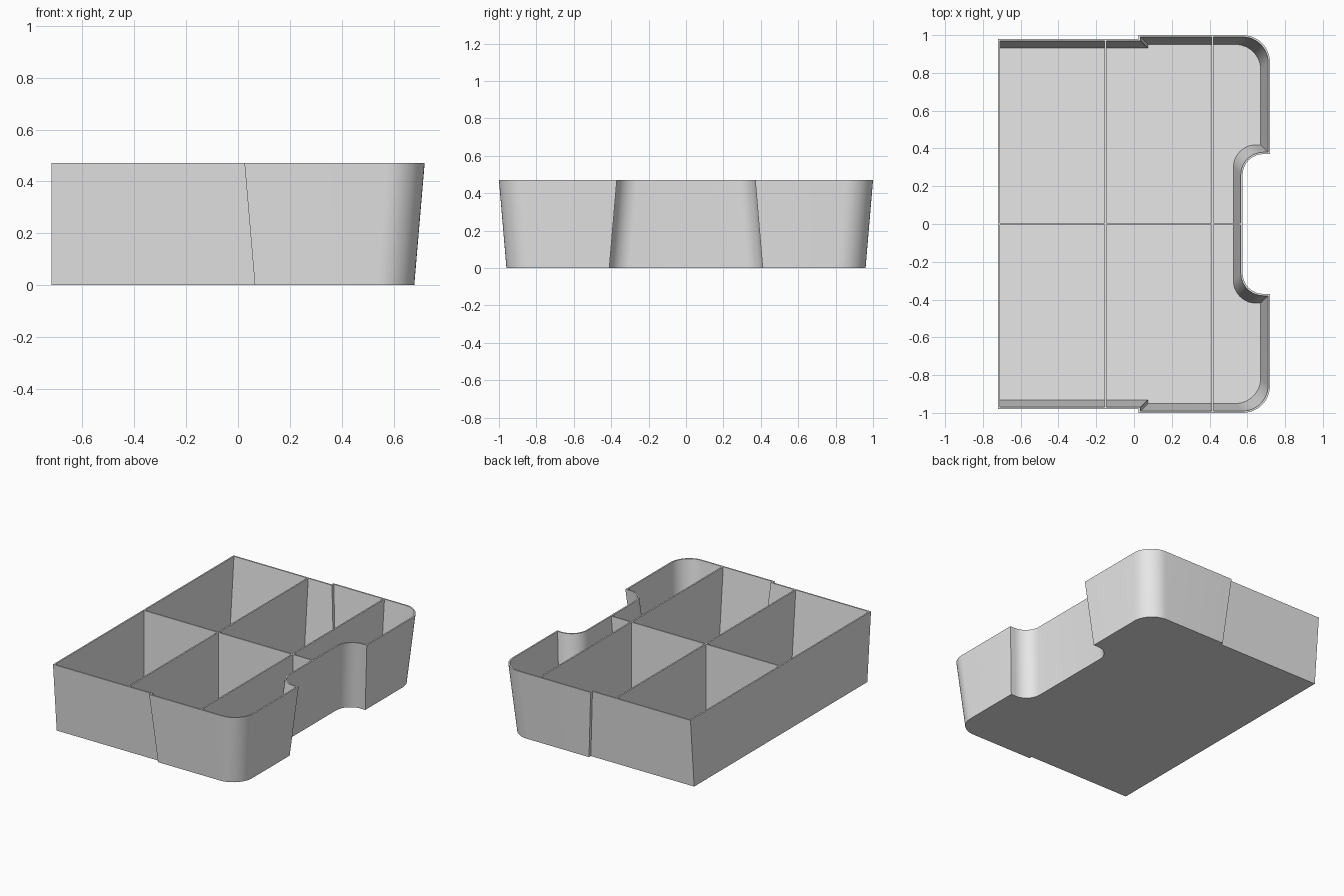
import bpy
import bmesh
from math import cos, sin, radians

HEIGHT, DRAFT, WALL, FLOOR = 0.47, 0.04, 0.01, 0.01

cube = bpy.data.objects.get("Cube")
if cube:
    bpy.data.objects.remove(cube, do_unlink=True)

# Single plastic colour
grey = bpy.data.materials.new("light grey plastic")
grey.use_nodes = True
grey.diffuse_color = (0.8, 0.8, 0.8, 1)
grey.node_tree.nodes["Principled BSDF"].inputs["Base Color"].default_value = grey.diffuse_color


def finish(name, bm):
    bmesh.ops.recalc_face_normals(bm, faces=bm.faces)
    mesh = bpy.data.meshes.new(name)
    bm.to_mesh(mesh)
    bm.free()
    mesh.materials.append(grey)
    obj = bpy.data.objects.new(name, mesh)
    bpy.context.collection.objects.link(obj)
    return obj


def arc(cx, cy, r, start, end, steps=12):
    angles = [radians(start + (end - start) * i / steps) for i in range(steps + 1)]
    return [(cx + r * cos(a), cy + r * sin(a)) for a in angles]


def outline(t, w):
    """Closed tray contour, moved in by draft t and wall w; the left edge has no draft."""
    d = t + w
    half = arc(0.685 - t, 0.26 + t, 0.11 + w, 180, 90)       # notch corner
    half.append((0.72 - d, 0.37 + d))                        # notch lip
    half += arc(0.575 - t, 0.855 - t, 0.145 - w, 0, 90)      # rounded corner
    half += [(0.025 + d, 1 - d), (0.025 + d, 0.98 - d),      # side step
             (-0.72 + w, 0.98 - d)]
    return half + [(x, -y) for x, y in reversed(half)]


# Tray shell: outside, rim, inside and floor
bm = bmesh.new()
rings = []
for t, w, z in ((DRAFT, 0, 0), (0, 0, HEIGHT), (0, WALL, HEIGHT),
                (DRAFT * (1 - FLOOR / HEIGHT), WALL, FLOOR)):
    rings.append([bm.verts.new((x, y, z)) for x, y in outline(t, w)])
for low, high in zip(rings, rings[1:]):
    n = len(low)
    for i in range(n):
        j = (i + 1) % n
        bm.faces.new((low[i], low[j], high[j], high[i]))
bm.faces.new(rings[0][::-1])
bm.faces.new(rings[-1])
tray = finish("tray_shell", bm)
tray.select_set(True)
bpy.context.view_layer.objects.active = tray
bpy.ops.object.shade_smooth_by_angle(angle=radians(30))


def divider(name, profile, place):
    """Thin plate from a (length, z) profile; place maps length, offset, z to a point."""
    bm = bmesh.new()
    face = bm.faces.new([bm.verts.new(place(s, -WALL / 2, z)) for s, z in profile])
    shift = [b - a for a, b in zip(place(0, -WALL / 2, 0), place(0, WALL / 2, 0))]
    moved = bmesh.ops.extrude_face_region(bm, geom=[face], use_keep_orig=True)
    verts = [v for v in moved["geom"] if isinstance(v, bmesh.types.BMVert)]
    bmesh.ops.translate(bm, vec=shift, verts=verts)
    finish(name, bm)


# Cross dividers
for name, x, reach in (("left_divider", -0.15, 0.97), ("right_divider", 0.415, 0.99)):
    low = reach - DRAFT
    divider(name, [(-low, FLOOR), (low, FLOOR), (reach, HEIGHT), (-reach, HEIGHT)],
            lambda s, o, z, x=x: (x + o, s, z))

# Long divider
divider("middle_divider",
        [(-0.71, FLOOR), (0.565 - DRAFT, FLOOR), (0.565, HEIGHT), (-0.71, HEIGHT)],
        lambda s, o, z: (s, o, z))
